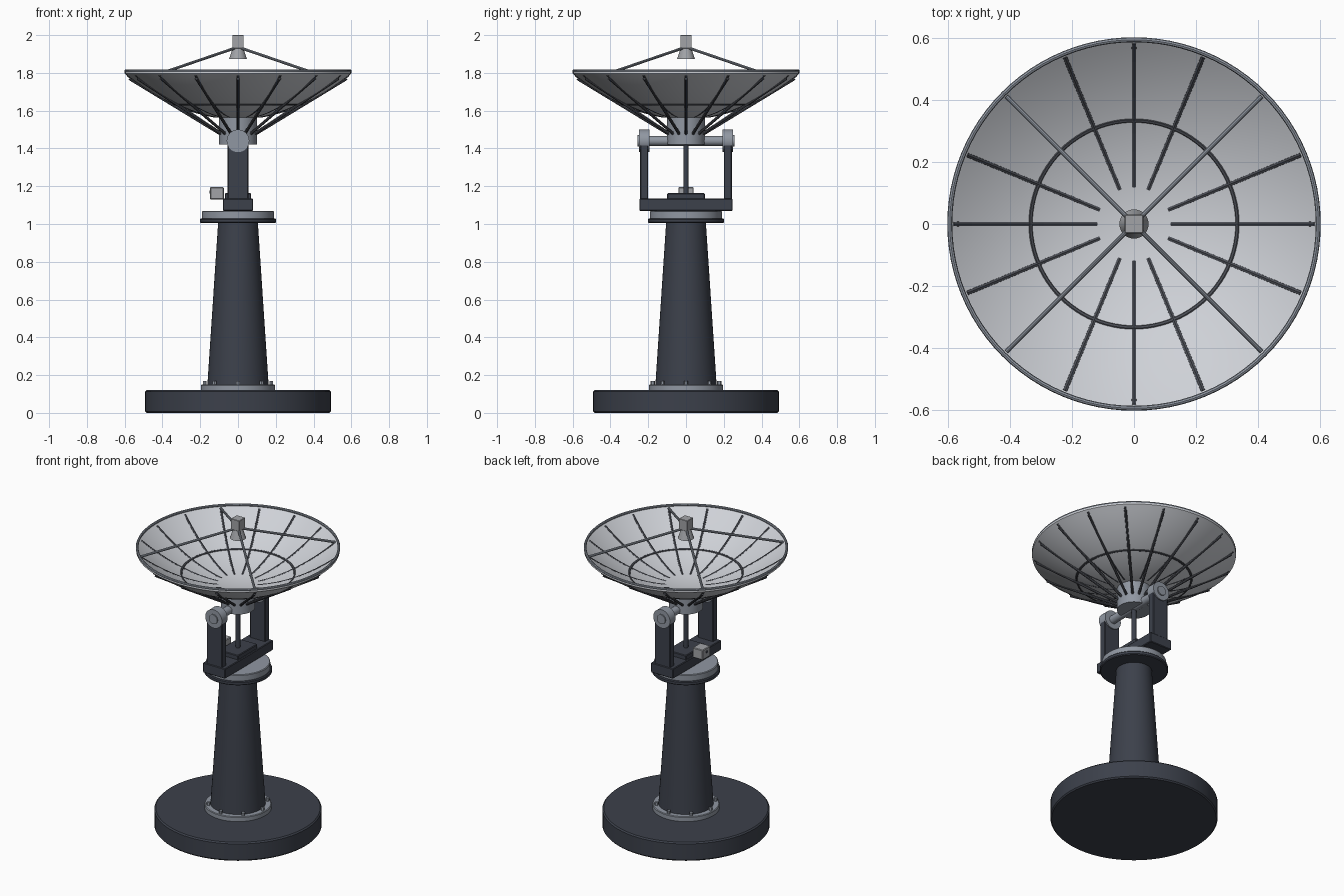
import bpy, bmesh, math
from mathutils import Vector

if "Cube" in bpy.data.objects:
    bpy.data.objects.remove(bpy.data.objects["Cube"])


def mat(name, c):
    m = bpy.data.materials.new(name)
    m.diffuse_color = (*c, 1)
    m.use_nodes = True
    m.node_tree.nodes["Principled BSDF"].inputs["Base Color"].default_value = m.diffuse_color
    return m


DARK = mat("dark_paint", (0.045, 0.052, 0.07))
STEEL = mat("steel", (0.28, 0.31, 0.36))
WHITE = mat("dish_paint", (0.62, 0.64, 0.68))
RIB = mat("rib_grey", (0.07, 0.075, 0.09))
GREY = mat("feed_grey", (0.36, 0.37, 0.39))


def finish(name, bm, m, smooth=True):
    bmesh.ops.recalc_face_normals(bm, faces=bm.faces)
    me = bpy.data.meshes.new(name)
    bm.to_mesh(me)
    bm.free()
    ob = bpy.data.objects.new(name, me)
    bpy.context.collection.objects.link(ob)
    me.materials.append(m)
    if smooth:
        bpy.ops.object.select_all(action='DESELECT')
        ob.select_set(True)
        bpy.context.view_layer.objects.active = ob
        bpy.ops.object.shade_smooth_by_angle(angle=math.radians(35))
    return ob


def lathe(name, prof, m, n=64, closed=False):
    bm = bmesh.new()
    vs = [bm.verts.new((r, 0, z)) for r, z in prof]
    pairs = list(zip(vs, vs[1:])) + ([(vs[-1], vs[0])] if closed else [])
    es = [bm.edges.new(p) for p in pairs]
    bmesh.ops.spin(bm, geom=vs + es, cent=(0, 0, 0), axis=(0, 0, 1),
                   angle=2 * math.pi, steps=n)
    bmesh.ops.remove_doubles(bm, verts=bm.verts, dist=1e-5)
    return finish(name, bm, m)


def add_rod(bm, a, b, r, r2=None, n=12):
    a, b = Vector(a), Vector(b)
    d = b - a
    mx = d.to_track_quat('Z', 'Y').to_matrix().to_4x4()
    mx.translation = (a + b) / 2
    bmesh.ops.create_cone(bm, cap_ends=True, segments=n, radius1=r,
                          radius2=r if r2 is None else r2, depth=d.length, matrix=mx)


def rod(name, a, b, r, m, r2=None, n=32):
    bm = bmesh.new()
    add_rod(bm, a, b, r, r2, n)
    return finish(name, bm, m)


def box(name, lo, hi, m, bevel=0.004):
    bm = bmesh.new()
    bmesh.ops.create_cube(bm, size=1)
    for v in bm.verts:
        v.co = [(l + h) / 2 + c * (h - l) for l, h, c in zip(lo, hi, v.co)]
    bmesh.ops.bevel(bm, geom=bm.edges[:], offset=bevel, segments=1, affect='EDGES')
    return finish(name, bm, m, False)


def polar(r, a, z):
    return (r * math.cos(a), r * math.sin(a), z)


# pedestal
lathe("foundation", [(0, 0), (.485, 0), (.492, .008), (.492, .112), (.484, .12), (0, .12)], DARK, 72)
lathe("foot_flange", [(0, .12), (.197, .12), (.197, .146), (.193, .15), (0, .15)], STEEL)
bm = bmesh.new()
for i in range(8):
    a = i * math.pi / 4
    add_rod(bm, polar(.176, a, .145), polar(.176, a, .17), .011, n=6)
finish("foot_bolts", bm, STEEL, False)
lathe("column", [(0, .15), (.162, .15), (.105, 1.01), (0, 1.01)], DARK)
lathe("column_flange", [(0, 1.005), (.196, 1.005), (.201, 1.01), (.201, 1.025), (.196, 1.03), (0, 1.03)], DARK)
lathe("turntable", [(0, 1.03), (.19, 1.03), (.19, 1.066), (.186, 1.07), (0, 1.07)], STEEL)

# yoke, bearings and elevation shaft
box("yoke_base", (-.08, -.247, 1.07), (.08, .247, 1.135), DARK)
box("yoke_plate", (-.07, -.1, 1.13), (.07, .1, 1.163), DARK)
for s, side in ((-1, "front"), (1, "back")):
    ys = sorted((s * .2, s * .243))
    box(side + "_yoke_arm", (-.055, ys[0], 1.13), (.055, ys[1], 1.44), DARK)
    rod(side + "_bearing", (0, s * .192, 1.44), (0, s * .25, 1.44), .06, STEEL)
    rod(side + "_bearing_cap", (0, s * .245, 1.44), (0, s * .257, 1.44), .03, STEEL)
rod("elevation_shaft", (0, -.2, 1.44), (0, .2, 1.44), .026, STEEL)
rod("actuator_rod", (0, 0, 1.15), (0, 0, 1.43), .014, DARK)
box("drive_motor", (-.148, -.04, 1.13), (-.075, .04, 1.195), GREY)
rod("motor_knob", (-.152, 0, 1.17), (-.14, 0, 1.17), .008, DARK, n=16)
lathe("hub", [(0, 1.42), (.1, 1.42), (.1, 1.57), (0, 1.57)], STEEL, 48)

# dish shell
Z0, A, T = 1.57, .667, .014


def dish_z(r):
    return Z0 + A * r * r


N = 20
rs = [.6 * i / N for i in range(N + 1)]
lathe("dish", [(r, dish_z(r)) for r in rs] + [(r, dish_z(r) - T) for r in reversed(rs)], WHITE, 96)
lathe("dish_rim", [(.594 + .008 * math.cos(t), 1.81 + .008 * math.sin(t))
                   for t in [k * math.pi / 4 for k in range(8)]], STEEL, 96, True)

# thin ribs and ring standing slightly proud on both faces
bm = bmesh.new()
for i in range(16):
    a = i * math.pi / 8
    pts = [.12 + .465 * k / 8 for k in range(9)]
    for r1, r2 in zip(pts, pts[1:]):
        add_rod(bm, polar(r1, a, dish_z(r1) - .007), polar(r2, a, dish_z(r2) - .007), .0095, n=8)
finish("dish_ribs", bm, RIB)
lathe("dish_ring", [(.336 + .01 * math.cos(t), dish_z(.336) - .007 + .01 * math.sin(t))
                    for t in [k * math.pi / 4 for k in range(8)]], RIB, 96, True)

# straight back struts from the hub
bm = bmesh.new()
for i in range(16):
    a = i * math.pi / 8
    add_rod(bm, polar(.09, a, 1.475), polar(.575, a, 1.77), .008, n=8)
finish("back_struts", bm, RIB)

# feed on four legs
bm = bmesh.new()
for i in range(4):
    a = math.pi / 4 + i * math.pi / 2
    add_rod(bm, polar(.58, a, 1.797), polar(.02, a, 1.932), .0075, n=10)
finish("feed_legs", bm, STEEL)
rod("feed_horn", (0, 0, 1.873), (0, 0, 1.935), .047, GREY, .027)
box("feed_box", (-.03, -.03, 1.93), (.03, .03, 2.0), GREY, .002)
